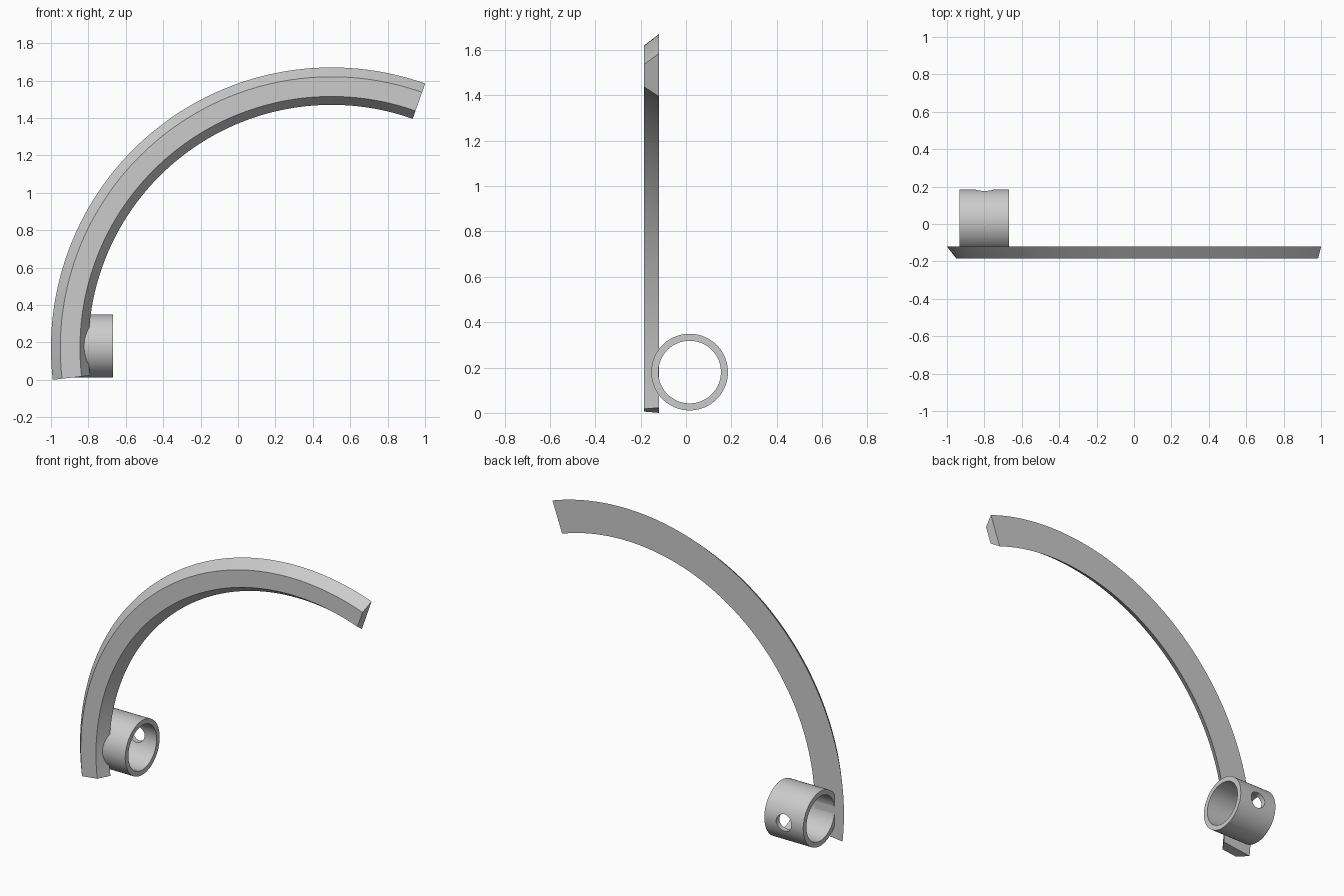
import bpy
import bmesh
from math import cos, sin, pi, radians
from mathutils import Matrix, Vector

cube = bpy.data.objects.get("Cube")
if cube:
    bpy.data.objects.remove(cube, do_unlink=True)

# Single grey material
grey = bpy.data.materials.new("plain_grey")
grey.use_nodes = True
colour = (0.6, 0.6, 0.6, 1)
grey.diffuse_color = colour
grey.node_tree.nodes["Principled BSDF"].inputs["Base Color"].default_value = colour


def make_object(name, bm):
    bmesh.ops.recalc_face_normals(bm, faces=bm.faces)
    mesh = bpy.data.meshes.new(name)
    bm.to_mesh(mesh)
    bm.free()
    mesh.materials.append(grey)
    obj = bpy.data.objects.new(name, mesh)
    bpy.context.collection.objects.link(obj)
    return obj


def activate(obj):
    bpy.ops.object.select_all(action='DESELECT')
    obj.select_set(True)
    bpy.context.view_layer.objects.active = obj


def loft(name, rings, closed):
    """Skin a list of equal cross-sections, capping the ends if open."""
    bm = bmesh.new()
    loops = [[bm.verts.new(p) for p in ring] for ring in rings]
    pairs = list(zip(loops, loops[1:]))
    if closed:
        pairs.append((loops[-1], loops[0]))
    for a, b in pairs:
        for i in range(len(a)):
            j = (i + 1) % len(a)
            bm.faces.new((a[i], a[j], b[j], b[i]))
    if not closed:
        bm.faces.new(loops[0])
        bm.faces.new(loops[-1])
    return make_object(name, bm)


# Curved arm: bevelled cross-section (radius, y) swept along an arc
centre_x, centre_z = 0.5, 0.17
section = [(1.5, -0.12), (1.45, -0.185), (1.345, -0.185), (1.3, -0.12)]
start, end, steps = radians(70.5), radians(186.5), 96
rings = []
for k in range(steps + 1):
    a = start + (end - start) * k / steps
    rings.append([(centre_x + r * cos(a), y, centre_z + r * sin(a)) for r, y in section])
arm = loft("curved_arm", rings, closed=False)

# Mounting sleeve: hollow tube lying along x
sleeve_y, sleeve_z = 0.016, 0.18
tube = [(0.169, -0.934), (0.169, -0.667), (0.138, -0.667), (0.138, -0.934)]
sides = 96
rings = []
for k in range(sides):
    a = 2 * pi * k / sides
    rings.append([(x, sleeve_y + r * cos(a), sleeve_z + r * sin(a)) for r, x in tube])
sleeve = loft("mounting_sleeve", rings, closed=True)

# Round screw hole through the back wall of the sleeve
bm = bmesh.new()
place = Matrix.Translation(Vector((-0.8, 0.18, sleeve_z))) @ Matrix.Rotation(pi / 2, 4, 'X')
bmesh.ops.create_cone(bm, cap_ends=True, segments=48, radius1=0.052, radius2=0.052,
                      depth=0.2, matrix=place)
cutter = make_object("screw_hole_cutter", bm)
cutter.hide_render = True
cut = sleeve.modifiers.new("screw_hole", 'BOOLEAN')
cut.operation = 'DIFFERENCE'
cut.solver = 'EXACT'
cut.object = cutter
activate(sleeve)
bpy.ops.object.modifier_apply(modifier=cut.name)
bpy.data.objects.remove(cutter, do_unlink=True)

for obj in (arm, sleeve):
    activate(obj)
    bpy.ops.object.shade_smooth_by_angle(angle=radians(30))
